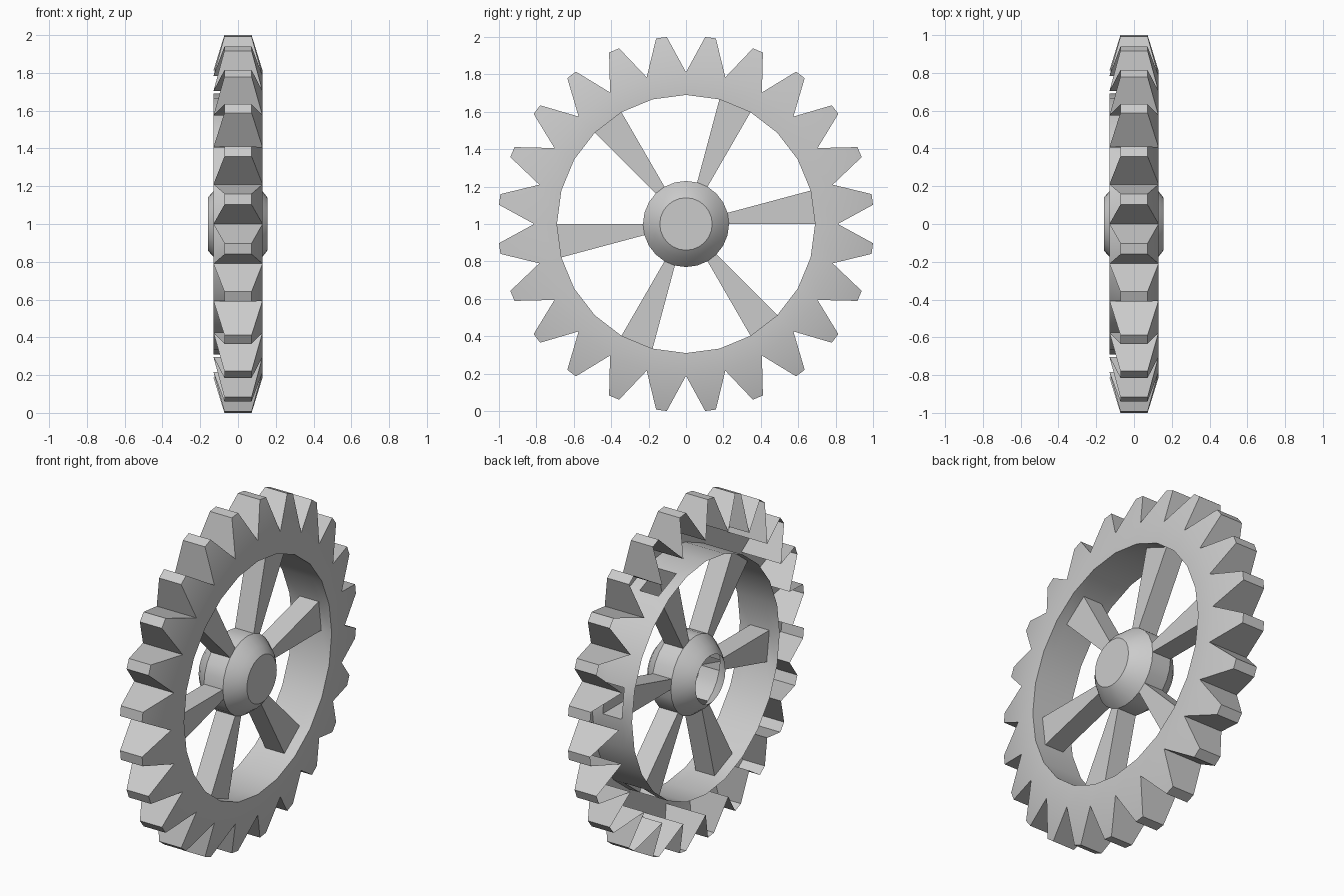
import bpy, bmesh
from math import sin, cos, radians

if "Cube" in bpy.data.objects:
    bpy.data.objects.remove(bpy.data.objects["Cube"])

N = 24            # teeth, also sides of rim and hub
STEP = 360 / N
HALF = 0.13       # half width of rim
SPOKE = 0.062     # half width of spokes


def pt(x, r, deg):
    a = radians(deg)
    return (x, r * sin(a), 1 + r * cos(a))


def is_spoke(k):
    return k % 4 == 1


def finish(name, bm):
    bmesh.ops.remove_doubles(bm, verts=bm.verts, dist=0.0005)
    bmesh.ops.recalc_face_normals(bm, faces=bm.faces)
    me = bpy.data.meshes.new(name)
    bm.to_mesh(me)
    bm.free()
    ob = bpy.data.objects.new(name, me)
    bpy.context.collection.objects.link(ob)
    bpy.ops.object.select_all(action='DESELECT')
    ob.select_set(True)
    bpy.context.view_layer.objects.active = ob
    bpy.ops.object.shade_smooth_by_angle(angle=radians(35))
    return ob


def face(bm, *pts):
    bm.faces.new([bm.verts.new(p) for p in pts])


def lathe(bm, profile, open_band=None):
    # quads around the x axis; the open band is left out where spokes join
    for k in range(N):
        a, b = k * STEP, (k + 1) * STEP
        for i, ((x0, r0), (x1, r1)) in enumerate(zip(profile, profile[1:])):
            if i == open_band and is_spoke(k):
                continue
            face(bm, pt(x0, r0, a), pt(x1, r1, a), pt(x1, r1, b), pt(x0, r0, b))


# Toothed rim: inner wall, front ring and teeth, open at the back
R_IN, R_ROOT, R_TIP, TIP_X, TIP_A = 0.69, 0.812, 1.005, 0.072, 1.65
bm = bmesh.new()
lathe(bm, [(-HALF, R_IN), (-SPOKE, R_IN), (SPOKE, R_IN), (HALF, R_IN), (HALF, R_ROOT)], 1)
for k in range(N):
    a, b = k * STEP, (k + 1) * STEP
    m = (a + b) / 2
    fa, fb = pt(HALF, R_ROOT, a), pt(HALF, R_ROOT, b)
    ba, bb = pt(-HALF, R_ROOT, a), pt(-HALF, R_ROOT, b)
    tfa, tfb = pt(TIP_X, R_TIP, m - TIP_A), pt(TIP_X, R_TIP, m + TIP_A)
    tba, tbb = pt(-TIP_X, R_TIP, m - TIP_A), pt(-TIP_X, R_TIP, m + TIP_A)
    face(bm, fa, fb, tfb, tfa)
    face(bm, fa, tfa, tba, ba)
    face(bm, fb, bb, tbb, tfb)
    face(bm, tfa, tfb, tbb, tba)
finish("toothed_rim", bm)

# Hub: rounded, capped at the front, open at the back
R_HUB = 0.23
bm = bmesh.new()
lathe(bm, [(-0.16, 0.14), (-0.125, 0.18), (-SPOKE, R_HUB), (SPOKE, R_HUB),
           (0.125, 0.18), (0.156, 0.14)], 2)
face(bm, *[pt(0.156, 0.14, k * STEP) for k in range(N)])
finish("hub", bm)

# Spokes: radial wedges from hub to rim
for k in filter(is_spoke, range(N)):
    bm = bmesh.new()
    a, b = k * STEP, (k + 1) * STEP
    corners = [(-SPOKE, a), (SPOKE, a), (SPOKE, b), (-SPOKE, b)]
    for (x0, a0), (x1, a1) in zip(corners, corners[1:] + corners[:1]):
        face(bm, pt(x0, R_HUB, a0), pt(x1, R_HUB, a1), pt(x1, R_IN, a1), pt(x0, R_IN, a0))
    finish(f"spoke_{k // 4 + 1}", bm)
